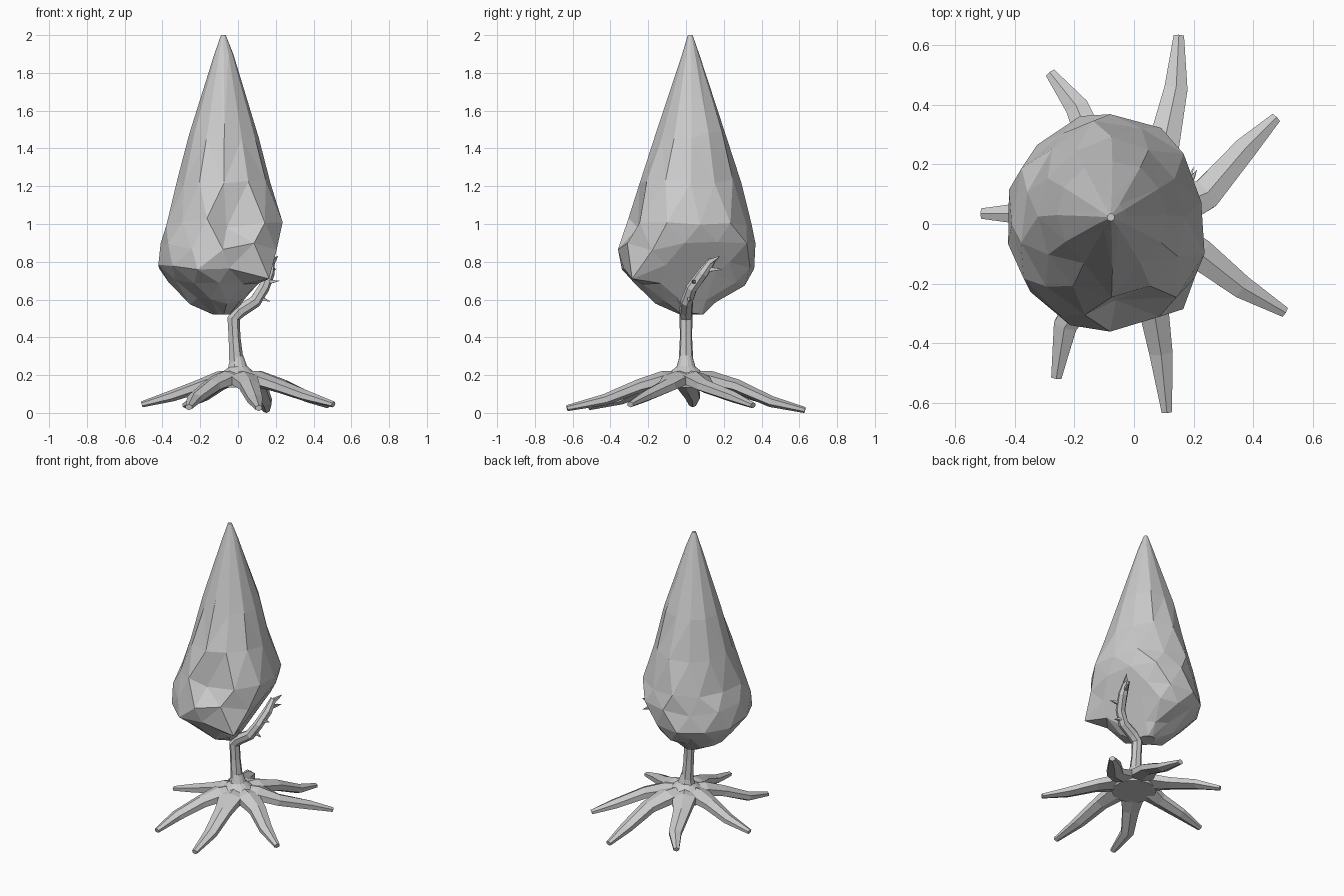
import bpy, bmesh, math, random
from mathutils import Vector

random.seed(4)


def make_object(name, bm):
    bmesh.ops.recalc_face_normals(bm, faces=bm.faces)
    mesh = bpy.data.meshes.new(name)
    bm.to_mesh(mesh)
    bm.free()
    ob = bpy.data.objects.new(name, mesh)
    bpy.context.collection.objects.link(ob)
    return ob


def bridge(bm, rings):
    """Skin a list of equal vertex rings and cap both ends."""
    n = len(rings[0])
    for a, b in zip(rings, rings[1:]):
        for i in range(n):
            j = (i + 1) % n
            bm.faces.new((a[i], a[j], b[j], b[i]))
    bm.faces.new(rings[0])
    bm.faces.new(rings[-1])


def tube(name, pts, sizes, ref, n=6):
    """Faceted tube; sizes are (half width, half height) per point."""
    bm = bmesh.new()
    pts = [Vector(p) for p in pts]
    rings = []
    for k, (p, (w, h)) in enumerate(zip(pts, sizes)):
        t = (pts[min(k + 1, len(pts) - 1)] - pts[max(k - 1, 0)]).normalized()
        side = t.cross(Vector(ref)).normalized()
        up = side.cross(t)
        rings.append([bm.verts.new(p + side * w * math.cos(a) + up * h * math.sin(a))
                      for a in [math.tau * (i + 0.5) / n for i in range(n)]])
    bridge(bm, rings)
    return make_object(name, bm)


# Closed bud: z, x range, y range of each ring
bud_rings = [
    (0.52, -0.13, -0.02, -0.03, 0.09),
    (0.59, -0.26, 0.07, -0.16, 0.17),
    (0.69, -0.36, 0.16, -0.27, 0.31),
    (0.775, -0.43, 0.205, -0.345, 0.355),
    (0.88, -0.41, 0.25, -0.36, 0.36),
    (1.01, -0.38, 0.24, -0.325, 0.34),
    (1.22, -0.325, 0.175, -0.235, 0.285),
    (1.47, -0.255, 0.11, -0.15, 0.21),
    (1.90, -0.125, -0.025, -0.02, 0.07),
    (2.00, -0.09, -0.065, 0.01, 0.035),
]
N = 12
bm = bmesh.new()
rings = []
for k, (z, x0, x1, y0, y1) in enumerate(bud_rings):
    ring = []
    middle = 0 < k < len(bud_rings) - 2
    for i in range(N):
        a = math.tau * (i + (0.4 if k % 2 and k < 6 else 0)) / N
        r = random.uniform(0.97, 1.04) if middle else 1
        dz = random.uniform(-0.02, 0.02) if middle else 0
        ring.append(bm.verts.new(((x0 + x1) / 2 + (x1 - x0) / 2 * r * math.cos(a),
                                  (y0 + y1) / 2 + (y1 - y0) / 2 * r * math.sin(a), z + dz)))
    rings.append(ring)
bridge(bm, rings)

# Large flat facets either side of the stem
for point, normal in [((0.16, -0.28, 0.71), (0.118, 0.029, -0.073)),
                      ((0.20, 0.10, 0.85), (0.074, 0.038, -0.051))]:
    n = Vector(normal).normalized()
    for v in bm.verts:
        d = (v.co - Vector(point)).dot(n)
        if d > 0 and v.co.z < 0.9:
            v.co -= n * d

# Pointed corner beside the stem, and a fold at the front
for centre, target in [((0.13, -0.25, 0.71), (0.165, -0.285, 0.71)),
                       ((-0.06, -0.32, 0.98), (-0.06, -0.255, 0.98))]:
    c = Vector(centre)
    min(bm.verts, key=lambda v: (v.co - c).length).co = target
bmesh.ops.triangulate(bm, faces=bm.faces)
make_object("bud", bm)

# Bent stem carrying the bud
stem = [(-0.005, 0, 0.18), (-0.01, 0, 0.27), (-0.02, 0, 0.40), (-0.025, 0, 0.50), (0.01, 0, 0.54),
        (0.09, 0.005, 0.59), (0.135, 0.03, 0.66), (0.165, 0.09, 0.74), (0.175, 0.14, 0.81)]
tube("stem", stem, [(r, r) for r in (0.07, 0.04, 0.033, 0.035, 0.036, 0.034, 0.031, 0.03, 0.02)],
     (0, 1, 0), 7)

# Flared foot where the roots meet
tube("root_crown", [(0, 0, 0.135), (0, 0, 0.165), (0, 0, 0.205), (0, 0, 0.245), (-0.005, 0, 0.30)],
     [(0.14, 0.14), (0.15, 0.15), (0.10, 0.10), (0.05, 0.05), (0.034, 0.034)], (0, 1, 0), 14)

# Spreading roots: middle point, outer point, tip, tip height
roots = [
    ((0.10, 0.27), (0.14, 0.45), (0.15, 0.63), 0.015),
    ((0.24, 0.10), (0.37, 0.25), (0.475, 0.355), 0.04),
    ((0.22, -0.10), (0.36, -0.21), (0.505, -0.295), 0.045),
    ((0.06, -0.25), (0.09, -0.43), (0.11, -0.63), 0.025),
    ((-0.14, -0.20), (-0.23, -0.34), (-0.26, -0.515), 0.03),
    ((-0.20, 0.01), (-0.35, 0.035), (-0.51, 0.035), 0.045),
    ((-0.12, 0.22), (-0.19, 0.39), (-0.28, 0.505), 0.04),
]
for i, (m, o, t, tip_z) in enumerate(roots, 1):
    path = [(m[0] * 0.1, m[1] * 0.1, 0.185), (m[0] * 0.5, m[1] * 0.5, 0.178), (*m, 0.142),
            (*o, 0.045 + tip_z), (*t, tip_z)]
    tube(f"root_{i}", path,
         [(0.06, 0.04), (0.085, 0.043), (0.06, 0.036), (0.045, 0.03), (0.02, 0.016)], (0, 0, 1), 6)

# Thorns on the upper stem
thorns = [((0.11, 0.02, 0.61), (0.06, -0.01, -0.02)), ((0.145, 0.05, 0.69), (0.075, -0.02, 0.01)),
          ((0.17, 0.12, 0.76), (0.03, 0.07, 0.0)), ((0.18, 0.13, 0.80), (0.03, 0.05, 0.03))]
for i, (base, d) in enumerate(thorns, 1):
    b, d = Vector(base), Vector(d)
    tube(f"thorn_{i}", [b, b + d * 0.6, b + d], [(0.018, 0.018), (0.009, 0.009), (0.001, 0.001)],
         (0, 0, 1), 4)
